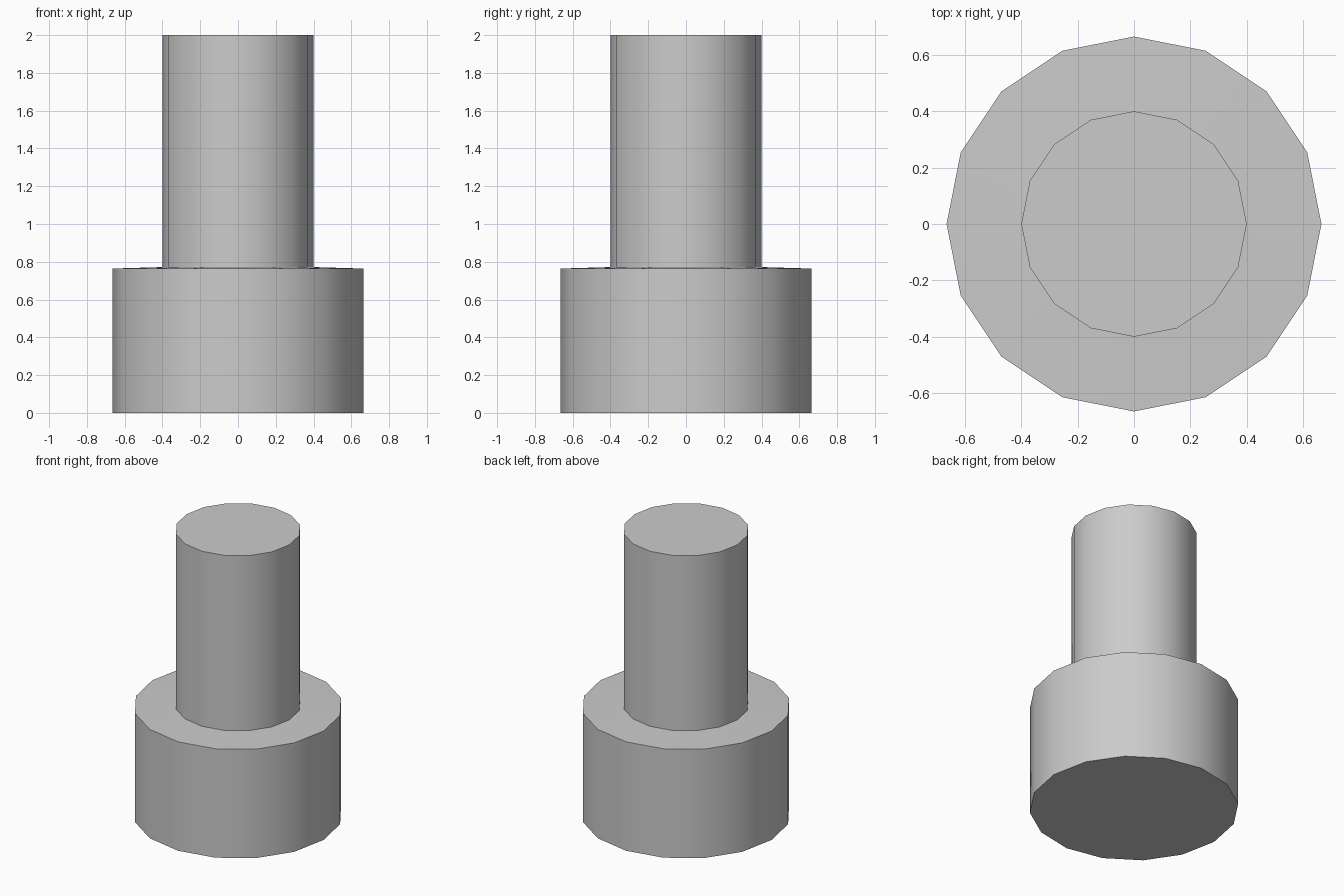
import bpy, bmesh, math

if "Cube" in bpy.data.objects:
    bpy.data.objects.remove(bpy.data.objects["Cube"])

SIDES = 16
# Outer profile from bottom to top: (radius, height)
PROFILE = [(0.665, 0.0), (0.665, 0.764), (0.4, 0.772), (0.4, 2.0)]

# Stepped peg: wide base, nearly flat shoulder, narrow shaft
bm = bmesh.new()
rings = []
for r, z in PROFILE:
    rings.append([bm.verts.new((r * math.cos(math.tau * i / SIDES),
                                r * math.sin(math.tau * i / SIDES), z))
                  for i in range(SIDES)])
for low, high in zip(rings, rings[1:]):
    for i in range(SIDES):
        j = (i + 1) % SIDES
        bm.faces.new((low[i], low[j], high[j], high[i]))

# End caps
bm.faces.new(rings[0][::-1])
bm.faces.new(rings[-1])

mesh = bpy.data.meshes.new("stepped_peg")
bm.to_mesh(mesh)
bm.free()
peg = bpy.data.objects.new("stepped_peg", mesh)
bpy.context.collection.objects.link(peg)

# Smooth round walls, crisp steps
bpy.context.view_layer.objects.active = peg
peg.select_set(True)
bpy.ops.object.shade_smooth_by_angle(angle=math.radians(30))
